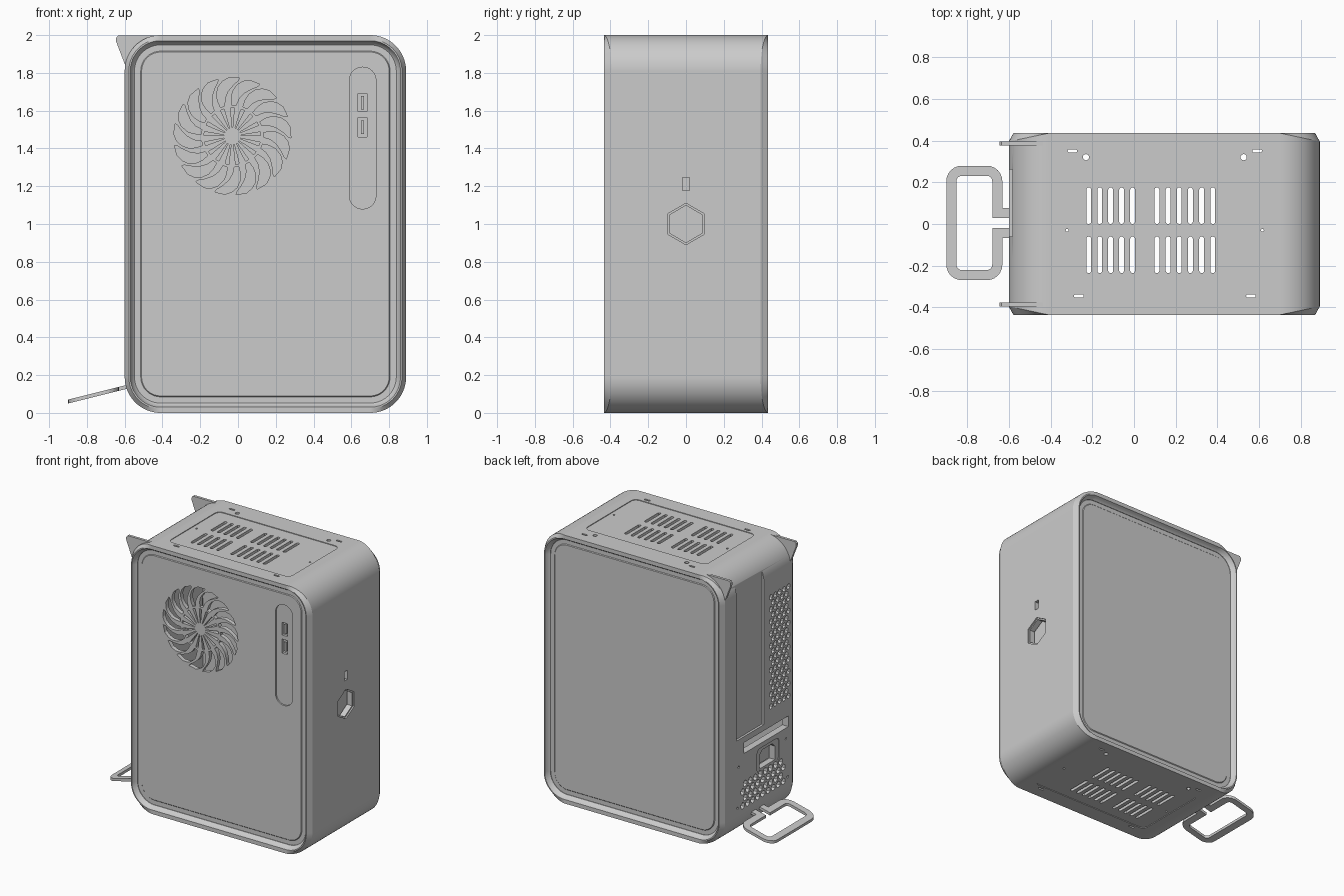
import bpy, bmesh
from math import sin, cos, pi, hypot

if "Cube" in bpy.data.objects:
    bpy.data.objects.remove(bpy.data.objects["Cube"])

CX, CZ, W, H, R, N = 0.145, 1.0, 1.49, 2.0, 0.19, 16   # case outline in x-z


def rrect(cx, cy, w, h, r, n=6):
    pts = []
    for k, (sx, sy) in enumerate([(1, 1), (-1, 1), (-1, -1), (1, -1)]):
        for j in range(n + 1):
            a = (k + j / n) * pi / 2
            pts.append((cx + sx * (w / 2 - r) + r * cos(a), cy + sy * (h / 2 - r) + r * sin(a)))
    return pts


def box(u0, u1, v0, v1):
    return [(u0, v0), (u1, v0), (u1, v1), (u0, v1)]


def ngon(cu, cv, r, n, start=pi / 2):
    return [(cu + r * cos(start + 2 * pi * i / n), cv + r * sin(start + 2 * pi * i / n)) for i in range(n)]


def make(name, bm):
    bmesh.ops.recalc_face_normals(bm, faces=bm.faces)
    me = bpy.data.meshes.new(name)
    bm.to_mesh(me)
    bm.free()
    ob = bpy.data.objects.new(name, me)
    bpy.context.collection.objects.link(ob)
    return ob


def loft(bm, rings, closed=False):
    vs = [[bm.verts.new(p) for p in ring] for ring in rings]
    n = len(vs[0])
    for k in range(len(vs) if closed else len(vs) - 1):
        a, b = vs[k], vs[(k + 1) % len(vs)]
        for i in range(n):
            bm.faces.new((a[i], a[(i + 1) % n], b[(i + 1) % n], b[i]))
    if not closed:
        bm.faces.new(vs[0])
        bm.faces.new(vs[-1])


def prisms(name, items):
    """items: (2D outline, axis, start, end) extruded along the axis."""
    bm = bmesh.new()
    place = {'x': lambda u, v, t: (t, u, v), 'y': lambda u, v, t: (u, t, v), 'z': lambda u, v, t: (u, v, t)}
    for pts, axis, a, b in items:
        loft(bm, [[place[axis](u, v, t) for u, v in pts] for t in (a, b)])
    return make(name, bm)


def select(ob):
    bpy.ops.object.select_all(action='DESELECT')
    ob.select_set(True)
    bpy.context.view_layer.objects.active = ob


def cut(target, items):
    cutter = prisms("cutter", items)
    cutter.hide_render = True
    m = target.modifiers.new("cut", 'BOOLEAN')
    m.operation, m.solver, m.object = 'DIFFERENCE', 'EXACT', cutter
    select(target)
    bpy.ops.object.modifier_apply(modifier=m.name)
    bpy.data.objects.remove(cutter)


def outline(d):
    return rrect(CX, CZ, W - 2 * d, H - 2 * d, R - d, N)


# Wraparound shell: one wall section carried round the rounded outline
def shell_ring(d, y, side):
    ring = []
    for i, (x, z) in enumerate(outline(d)):
        ang = (i // (N + 1) + (i % (N + 1)) / N) * pi / 2
        yy = 0.395 + 0.04 * (1 - abs(cos(ang))) if d == 0 else y
        ring.append((x, side * yy, z))
    return ring


section = [(0, 0), (0.022, 0.435), (0.03, 0.435), (0.037, 0.418), (0.045, 0.406), (0.052, 0.40)]
bm = bmesh.new()
loft(bm, [shell_ring(d, y, -1) for d, y in section] +
     [shell_ring(d, y, 1) for d, y in reversed(section)], closed=True)
shell = make("case_shell", bm)

# Shallow recesses: top and bottom vent plates, card bay on the rear, button lip
vent_plate = rrect(0.145, -0.02, 1.0, 0.59, 0.04)
cut(shell, [
    (vent_plate, 'z', 1.995, 2.1), (vent_plate, 'z', -0.1, 0.005),
    (box(-0.06, 0.26, 0.745, 1.93), 'x', -0.7, -0.583),
    (ngon(0, 1.0, 0.11, 6), 'x', 0.88, 1.0),
    (rrect(-0.11, 0.495, 0.26, 0.18, 0.03, 2), 'x', -0.7, -0.594),
])

# Openings in the top and bottom
holes = []
for z0, z1 in ((1.9, 2.1), (-0.1, 0.1)):
    xs = [-0.217 + 0.0525 * i for i in range(5)] + [0.11 + 0.0535 * i for i in range(6)]
    for x in xs:
        for y in (0.0875, -0.1475):
            holes.append((rrect(x, y, 0.023, 0.175, 0.011, 3), 'z', z0, z1))
    for x, y in ((-0.295, 0.35), (0.59, 0.35), (-0.265, -0.345), (0.56, -0.345)):
        holes.append((rrect(x, y, 0.046, 0.014, 0.0068, 3), 'z', z0, z1))
    for x, y, r in ((-0.23, 0.32, 0.015), (0.525, 0.32, 0.015), (-0.32, -0.03, 0.007), (0.615, -0.03, 0.007)):
        holes.append((ngon(x, y, r, 12), 'z', z0, z1))

# Openings in the rear wall: honeycomb vents, port slot, power inlet, screws
def honeycomb(y0, z0, cols, rows, pitch, r):
    for j in range(rows):
        for i in range(cols - j % 2):
            y = y0 + pitch * (i + 0.5 * (j % 2))
            holes.append((ngon(y, z0 + pitch * 0.87 * j, r, 6), 'x', -0.7, -0.5))


honeycomb(-0.35, 0.85, 5, 19, 0.052, 0.02)
honeycomb(-0.29, 0.235, 9, 4, 0.06, 0.024)
holes.append((box(-0.35, 0.175, 0.62, 0.70), 'x', -0.7, -0.5))
holes.append(([(-0.20, 0.43), (-0.02, 0.43), (-0.02, 0.53), (-0.05, 0.56), (-0.17, 0.56), (-0.20, 0.53)], 'x', -0.7, -0.5))
for y, z in ((0.235, 0.54), (-0.32, 0.54), (0.25, 0.24), (-0.34, 0.25)):
    holes.append((ngon(y, z, 0.009, 10), 'x', -0.7, -0.5))

# Hexagonal button hole and indicator slot on the right side
holes.append((ngon(0, 1.0, 0.098, 6), 'x', 0.7, 1.0))
holes.append((box(-0.018, 0.018, 1.178, 1.245), 'x', 0.7, 1.0))
cut(shell, holes)

# Side panels set inside the rim
def side_panel(name, side):
    bm = bmesh.new()
    loft(bm, [[(x, side * y, z) for x, z in outline(d)]
              for d, y in ((0.046, 0.37), (0.046, 0.396), (0.085, 0.396), (0.09, 0.401))])
    return make(name, bm)


side_panel("back_panel", 1)
front = side_panel("front_panel", -1)

# Front panel: port strip recess, then fan grille and ports
cut(front, [(rrect(0.66, 1.455, 0.14, 0.75, 0.069, 10), 'y', -0.5, -0.39)])
grille = []
FX, FZ, BLADES = -0.03, 1.465, 17


def polar(r, a):
    return (FX + r * cos(a), FZ + r * sin(a))


for b in range(BLADES):
    a0 = pi / 2 + 2 * pi * b / BLADES
    grille.append(([polar(0.045, a0 - 0.04), polar(0.15, a0 - 0.07), polar(0.15, a0 + 0.06),
                    polar(0.045, a0 + 0.04)], 'y', -0.5, -0.3))
    left, right = [], []
    for t, w in ((0, 0.07), (0.25, 0.10), (0.5, 0.13), (0.75, 0.15), (0.9, 0.14), (1, 0.09)):
        r, mid = 0.165 + 0.145 * t, a0 - 0.05 - 0.35 * t * t
        left.append(polar(r, mid + w))
        right.append(polar(r, mid - w))
    grille.append((left + right[::-1], 'y', -0.5, -0.3))
for z0, z1 in ((1.595, 1.69), (1.46, 1.565)):
    grille.append((box(0.635, 0.682, z0, z1), 'y', -0.5, -0.3))
cut(front, grille)

# Parts seated behind the openings
prisms("power_button", [(ngon(0, 1.0, 0.125, 6), 'x', 0.80, 0.825)])
prisms("front_ports", [(box(0.65, 0.667, z - 0.035, z + 0.035), 'y', -0.385, -0.36) for z in (1.6425, 1.5125)])
prisms("power_inlet", [(box(-0.23, 0.01, 0.41, 0.58), 'x', -0.52, -0.50)])

# Corner fins at the rear of the top
fin = [(-0.578, 1.79), (-0.645, 1.965), (-0.645, 1.985), (-0.635, 1.998), (-0.42, 1.998)]
for name, y in (("front_fin", -0.385), ("back_fin", 0.385)):
    prisms(name, [(fin, 'y', y - 0.01, y + 0.01)])

# Tilted wire loop at the foot of the rear wall
path = ([(-0.58, 0.053), (-0.655, 0.053)] + rrect(-0.765, 0.005, 0.22, 0.5, 0.05) +
        [(-0.655, -0.043), (-0.58, -0.043)])


def offset(dist):
    out = []
    for i, (x, y) in enumerate(path):
        dirs = []
        for a, b in ((i - 1, i), (i, i + 1)):
            if a >= 0 and b < len(path):
                dx, dy = path[b][0] - path[a][0], path[b][1] - path[a][1]
                dirs.append((dx / hypot(dx, dy), dy / hypot(dx, dy)))
        d0, d1 = dirs[0], dirs[-1]
        k = dist / (1 + d0[0] * d1[0] + d0[1] * d1[1])
        out.append((x - (d0[1] + d1[1]) * k, y + (d0[0] + d1[0]) * k))
    return out


bm = bmesh.new()
loft(bm, [[(l[0], l[1], 0.14 + 0.25 * (l[0] + 0.58) + s * 0.01),
           (r[0], r[1], 0.14 + 0.25 * (r[0] + 0.58) + s * 0.01)][::s] +
          [(r[0], r[1], 0.14 + 0.25 * (r[0] + 0.58) - s * 0.01),
           (l[0], l[1], 0.14 + 0.25 * (l[0] + 0.58) - s * 0.01)][::s]
          for s in (1,) for l, r in zip(offset(0.024), offset(-0.024))])
make("rear_loop", bm)

# Smooth the rounded surfaces, keep hard edges
for ob in list(bpy.context.scene.objects):
    select(ob)
    bpy.ops.object.shade_smooth_by_angle(angle=0.5)
    m = ob.modifiers.new("normals", 'WEIGHTED_NORMAL')
    m.keep_sharp = True
